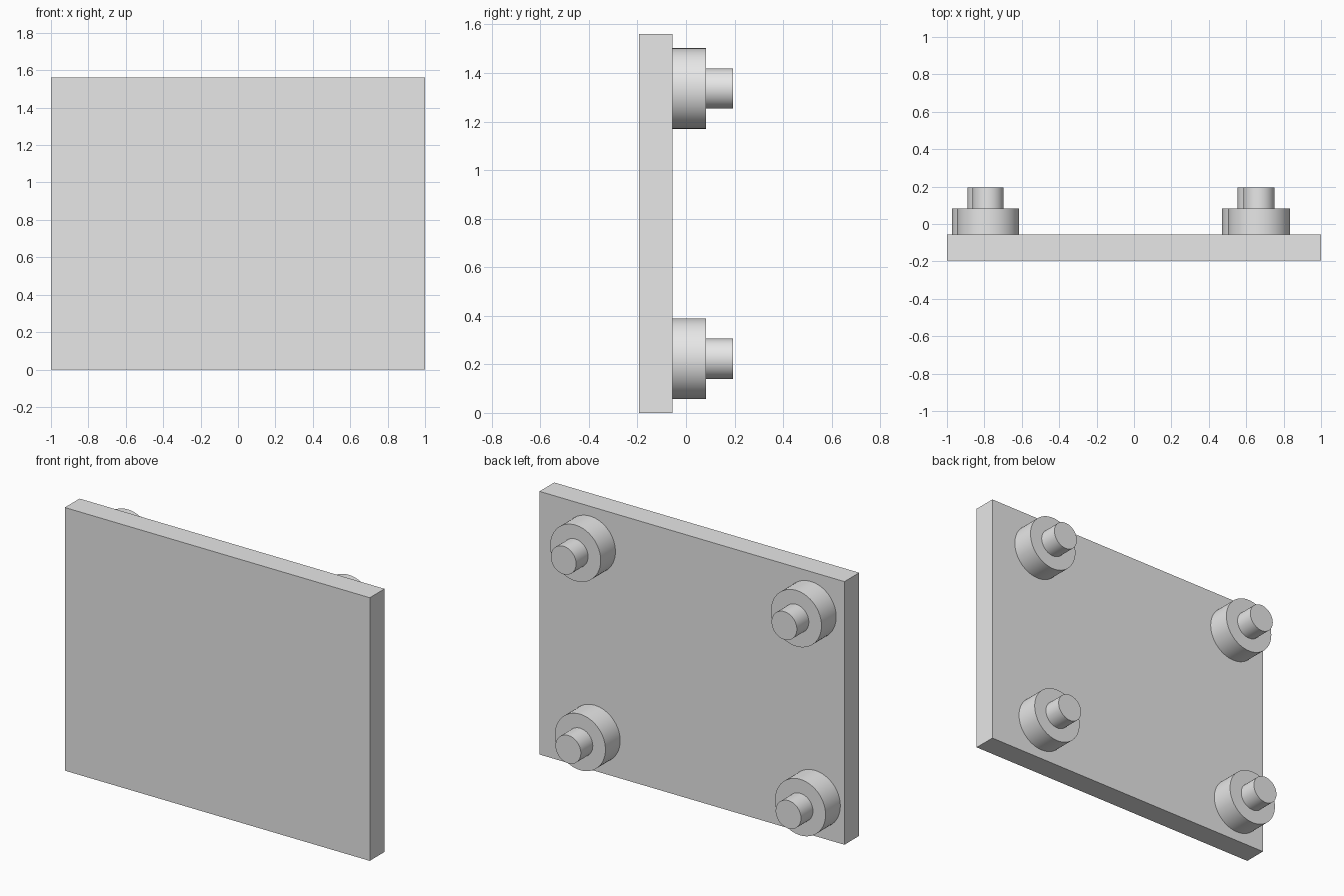
import bpy
from math import radians

cube = bpy.data.objects.get("Cube")
if cube:
    bpy.data.objects.remove(cube, do_unlink=True)

# Single plain material
grey = bpy.data.materials.new("light_grey")
grey.use_nodes = True
grey.diffuse_color = (0.8, 0.8, 0.8, 1)
grey.node_tree.nodes["Principled BSDF"].inputs["Base Color"].default_value = (0.8, 0.8, 0.8, 1)

# Depth levels from the front face to the peg tips
FRONT, PLATE_BACK, DISC_BACK, PEG_BACK = -0.194, -0.056, 0.082, 0.194
HEIGHT = 1.56


def add_plate(name):
    bpy.ops.mesh.primitive_cube_add(size=1, location=(0, (FRONT + PLATE_BACK) / 2, HEIGHT / 2))
    plate = bpy.context.object
    plate.name = name
    plate.scale = (2, PLATE_BACK - FRONT, HEIGHT)
    bpy.ops.object.transform_apply(location=False, rotation=False, scale=True)
    plate.data.materials.append(grey)


def add_cylinder(name, radius, x, z, y0, y1):
    bpy.ops.mesh.primitive_cylinder_add(vertices=64, radius=radius, depth=y1 - y0,
                                        location=(x, (y0 + y1) / 2, z),
                                        rotation=(radians(90), 0, 0))
    part = bpy.context.object
    part.name = name
    part.data.materials.append(grey)
    bpy.ops.object.shade_smooth_by_angle(angle=radians(30))


# Flat panel
add_plate("panel")

# Four stepped mounts on the back; the lower pair sits slightly to the right
mounts = {
    "upper_right": (-0.78, 1.336),
    "upper_left": (0.668, 1.336),
    "lower_right": (-0.807, 0.223),
    "lower_left": (0.637, 0.223),
}
for corner, (x, z) in mounts.items():
    add_cylinder(corner + "_disc", 0.166, x, z, PLATE_BACK, DISC_BACK)
    add_cylinder(corner + "_peg", 0.083, x, z, DISC_BACK, PEG_BACK)
